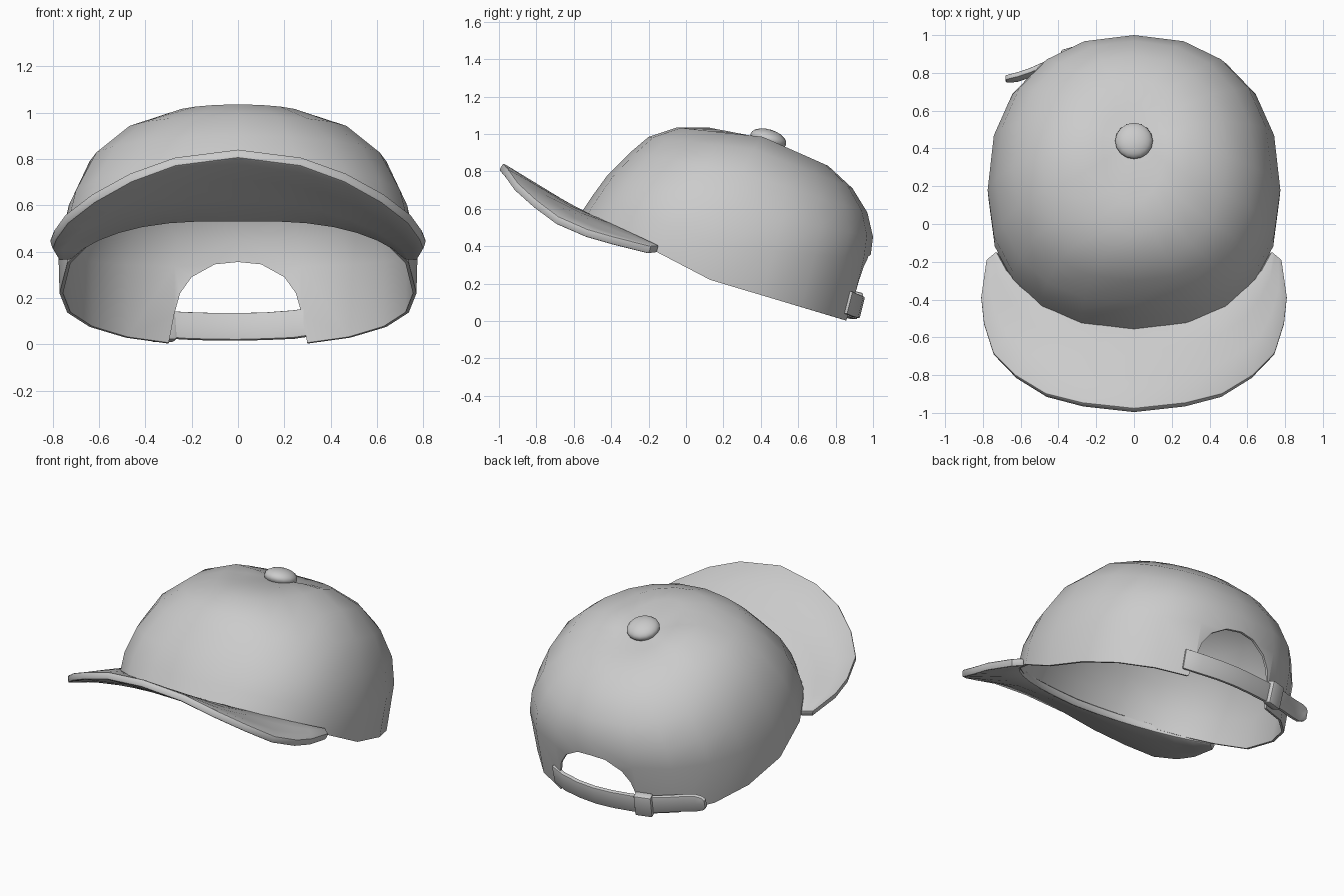
import bpy, bmesh, math
from mathutils import Vector

if "Cube" in bpy.data.objects:
    bpy.data.objects.remove(bpy.data.objects["Cube"])

grey = bpy.data.materials.new("cloth_grey")
grey.diffuse_color = (0.6, 0.6, 0.6, 1)
grey.use_nodes = True
grey.node_tree.nodes["Principled BSDF"].inputs["Base Color"].default_value = grey.diffuse_color


def make(name, verts, faces):
    me = bpy.data.meshes.new(name)
    me.from_pydata([tuple(v) for v in verts], [], faces)
    me.materials.append(grey)
    ob = bpy.data.objects.new(name, me)
    bpy.context.collection.objects.link(ob)
    return ob


def select(ob):
    bpy.ops.object.select_all(action='DESELECT')
    ob.select_set(True)
    bpy.context.view_layer.objects.active = ob


def smooth(ob, angle=40):
    select(ob)
    bpy.ops.object.shade_smooth_by_angle(angle=math.radians(angle))


def apply_all(ob):
    select(ob)
    for m in list(ob.modifiers):
        bpy.ops.object.modifier_apply(modifier=m.name)


def grid(rows, closed=False):
    """Quads joining equal-length rows of points."""
    n = len(rows[0])
    verts = [p for r in rows for p in r]
    faces = [(r * n + i, r * n + (i + 1) % n, (r + 1) * n + (i + 1) % n, (r + 1) * n + i)
             for r in range(len(rows) - 1) for i in range(n if closed else n - 1)]
    return verts, faces


def thicken(ob, t, offset, bevel=0):
    m = ob.modifiers.new("thickness", 'SOLIDIFY')
    m.thickness, m.offset = t, offset
    if bevel:
        b = ob.modifiers.new("soft_edge", 'BEVEL')
        b.width, b.segments, b.limit_method = bevel, 2, 'ANGLE'
        b.angle_limit = math.radians(50)


# Crown rings: front (y, z), side (x, y, z), back (y, z), roundness
RINGS = [
    ((-0.56, 0.58), (0.77, 0.13, 0.22), (0.90, -0.01), 2.3),
    ((-0.50, 0.67), (0.775, 0.18, 0.40), (0.985, 0.33), 2.3),
    ((-0.42, 0.78), (0.73, 0.24, 0.60), (1.00, 0.45), 2.3),
    ((-0.30, 0.90), (0.64, 0.30, 0.79), (0.97, 0.58), 2.2),
    ((-0.20, 0.985), (0.49, 0.36, 0.92), (0.89, 0.71), 2.2),
    ((-0.05, 1.035), (0.30, 0.41, 0.985), (0.76, 0.83), 2.1),
    ((0.12, 1.035), (0.17, 0.43, 0.975), (0.60, 0.89), 2.0),
]
SEG = 20


def ring_point(ring, a):
    front, (sx, sy, sz), back, n = ring
    c, s = math.cos(a), math.sin(a)
    px = math.copysign(abs(c) ** (2 / n), c)
    py = abs(s) ** (2 / n)
    ey, ez = back if s > 0 else front
    return Vector((sx * px, sy + (ey - sy) * py, sz + (ez - sz) * py))


rows = [[ring_point(r, 2 * math.pi * i / SEG) for i in range(SEG)] for r in RINGS]
verts, faces = grid(rows, closed=True)
verts.append(Vector((0, 0.44, 0.95)))
last = (len(RINGS) - 1) * SEG
faces += [(last + i, last + (i + 1) % SEG, len(verts) - 1) for i in range(SEG)]
crown = make("crown", verts, faces)
thicken(crown, 0.015, -1)

# Arched opening at the back
half = [(0.31, -0.1), (0.30, 0.0), (0.275, 0.13), (0.25, 0.22), (0.20, 0.29), (0.10, 0.345)]
arch = half + [(0, 0.355)] + [(-x, z) for x, z in reversed(half)]
n = len(arch)
verts, faces = grid([[Vector((x, y, z)) for x, z in arch] for y in (0.5, 1.3)], closed=True)
faces += [tuple(range(n - 1, -1, -1)), tuple(range(n, 2 * n))]
cutter = make("opening_cutter", verts, faces)
bm = bmesh.new()
bm.from_mesh(cutter.data)
bmesh.ops.recalc_face_normals(bm, faces=bm.faces)
bm.to_mesh(cutter.data)
bm.free()
cutter.hide_render = True
cut = crown.modifiers.new("opening", 'BOOLEAN')
cut.object, cut.operation, cut.solver = cutter, 'DIFFERENCE', 'EXACT'
apply_all(crown)
bpy.data.objects.remove(cutter)
smooth(crown)

# Brim: underside lofted from the crown rim to the outer edge, thickened upward
edge = [(0.77, -0.20, 0.36), (0.80, -0.40, 0.41), (0.785, -0.54, 0.45), (0.735, -0.70, 0.52),
        (0.62, -0.82, 0.61), (0.46, -0.92, 0.70), (0.27, -0.97, 0.77), (0, -1.0, 0.805)]
outer, inner = [], []
for i, p in enumerate(edge):
    t = i / (len(edge) - 1)
    q = ring_point(RINGS[0], -math.radians(23 + 67 * t))
    inner.append(q + Vector((0, 0.02, -0.015 - 0.04 * t)))
    outer.append(Vector(p))


def mirrored(pts):
    return pts + [Vector((-p.x, p.y, p.z)) for p in reversed(pts[:-1])]


inner, outer = mirrored(inner), mirrored(outer)
verts, faces = grid([[a.lerp(b, k / 3) for a, b in zip(inner, outer)] for k in range(4)])
brim = make("brim", verts, faces)
if brim.data.polygons[len(faces) // 2].normal.z < 0:
    brim.data.flip_normals()
thicken(brim, 0.045, 1, 0.01)
apply_all(brim)
smooth(brim)

# Button on top
bpy.ops.mesh.primitive_uv_sphere_add(segments=16, ring_count=10, radius=1, location=(0, 0.44, 0.972),
                                     rotation=(-math.radians(17), 0, 0))
button = bpy.context.object
button.name = "top_button"
button.scale = (0.1, 0.1, 0.053)
button.data.materials.append(grey)
smooth(button, 60)

# Adjusting strap with its loose rounded tail: x, y, z, half height
path = [(0.34, 0.865, 0.10, 0.06), (0.24, 0.90, 0.085, 0.06), (0.12, 0.922, 0.078, 0.058),
        (0, 0.93, 0.075, 0.058), (-0.12, 0.922, 0.076, 0.058), (-0.24, 0.905, 0.08, 0.058),
        (-0.36, 0.88, 0.09, 0.057), (-0.46, 0.84, 0.105, 0.055), (-0.55, 0.80, 0.12, 0.055),
        (-0.62, 0.777, 0.13, 0.055), (-0.66, 0.77, 0.135, 0.045), (-0.68, 0.768, 0.137, 0.025)]
rows = [[Vector((x, y + 0.25 * h * k, z + h * k)) for x, y, z, h in path] for k in (-1, 0, 1)]
strap = make("strap", *grid(rows))
thicken(strap, 0.026, 0, 0.006)
apply_all(strap)
smooth(strap)

# Buckle
bpy.ops.mesh.primitive_cube_add(size=1, location=(-0.325, 0.895, 0.085),
                                rotation=(-math.radians(14), 0, math.radians(16)))
buckle = bpy.context.object
buckle.name = "buckle"
buckle.scale = (0.11, 0.055, 0.145)
bpy.ops.object.transform_apply(location=False, rotation=False, scale=True)
buckle.data.materials.append(grey)
b = buckle.modifiers.new("soft_edge", 'BEVEL')
b.width, b.segments = 0.012, 2
apply_all(buckle)
smooth(buckle)
